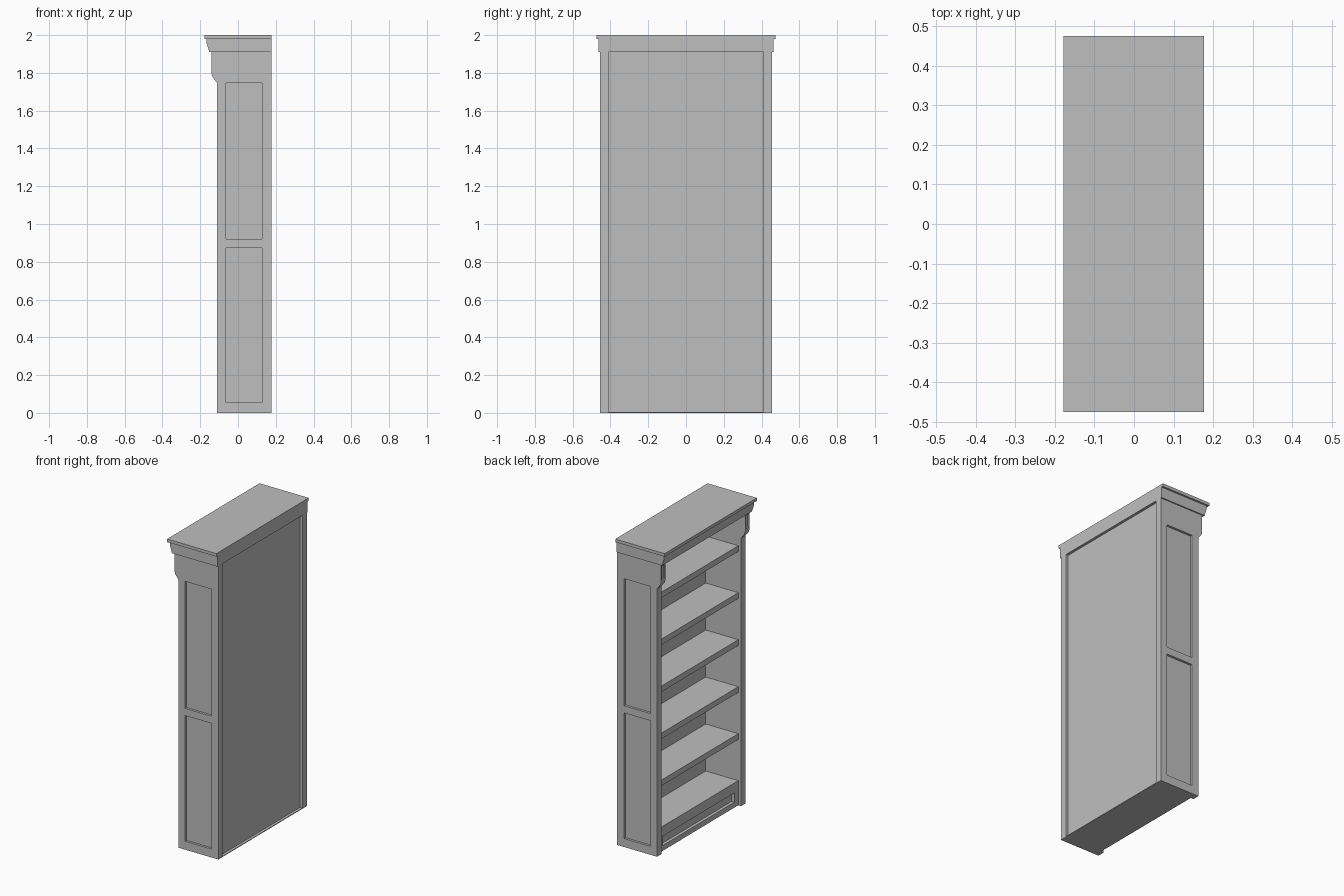
import bpy

if "Cube" in bpy.data.objects:
    bpy.data.objects.remove(bpy.data.objects["Cube"])

paint = bpy.data.materials.new("grey_paint")
paint.diffuse_color = (0.52, 0.52, 0.52, 1)
paint.use_nodes = True
paint.node_tree.nodes["Principled BSDF"].inputs["Base Color"].default_value = paint.diffuse_color


def add_mesh(name, verts, faces):
    mesh = bpy.data.meshes.new(name)
    mesh.from_pydata(verts, [], faces)
    mesh.materials.append(paint)
    obj = bpy.data.objects.new(name, mesh)
    bpy.context.collection.objects.link(obj)
    return obj


def extrude(name, profile, y0, y1):
    """Extrude a counter-clockwise (x, z) profile from y0 to y1."""
    n = len(profile)
    verts = [(x, y, z) for y in (y0, y1) for x, z in profile]
    faces = [tuple(range(n)), tuple(reversed(range(n, 2 * n)))]
    faces += [(i, i + n, (i + 1) % n + n, (i + 1) % n) for i in range(n)]
    return add_mesh(name, verts, faces)


def box(name, x0, x1, y0, y1, z0, z1):
    return extrude(name, [(x0, z0), (x1, z0), (x1, z1), (x0, z1)], y0, y1)


def carve(obj, *bounds):
    """Cut box-shaped recesses into an object."""
    for b in bounds:
        cutter = box("recess_cutter", *b)
        cutter.hide_render = True
        mod = obj.modifiers.new("recess", "BOOLEAN")
        mod.operation = "DIFFERENCE"
        mod.solver = "EXACT"
        mod.object = cutter
        bpy.context.view_layer.objects.active = obj
        bpy.ops.object.modifier_apply(modifier=mod.name)
        bpy.data.objects.remove(cutter)


BACK, FRONT = 0.177, -0.11      # open front faces -x
INNER, OUTER = 0.41, 0.455      # side board faces
SHELF_FRONT = -0.09
PANEL = 0.16                    # rear face of the recessed back panel

# Side boards with top bracket, two sunk panels and a bracket recess
side = extrude("side_boards", [(FRONT, 0), (BACK, 0), (BACK, 1.912), (-0.14, 1.912),
                               (-0.14, 1.795), (-0.133, 1.775), (FRONT, 1.745)],
               INNER, OUTER)
carve(side,
      (-0.063, 0.128, OUTER - 0.015, 0.5, 0.055, 0.873),
      (-0.063, 0.128, OUTER - 0.015, 0.5, 0.92, 1.747),
      (-0.2, -0.13, INNER + 0.009, OUTER - 0.009, 1.81, 1.897))
mirror = side.modifiers.new("mirror", "MIRROR")
mirror.use_axis = (False, True, False)

# Back panel, set in slightly from the rear edges
box("back_panel", PANEL - 0.015, PANEL, -INNER, INNER, 0.005, 1.912)

# Evenly spaced shelves
for i in range(6):
    top = 0.16 + 0.306 * i
    box(f"shelf_{i + 1}", SHELF_FRONT, PANEL - 0.015, -INNER, INNER, top - 0.038, top)

# Base: thin floor plate and a framed kick board
box("floor_plate", SHELF_FRONT, BACK, -INNER, INNER, 0, 0.005)
kick = box("kick_board", SHELF_FRONT, SHELF_FRONT + 0.04, -INNER, INNER, 0.005, 0.122)
carve(kick, (-0.2, SHELF_FRONT + 0.02, -0.37, 0.37, 0.035, 0.095))

# Crown moulding and cap
extrude("crown_moulding", [(-0.152, 1.91), (BACK, 1.91), (BACK, 1.98), (-0.167, 1.98),
                           (-0.166, 1.955), (-0.158, 1.932)], -0.463, 0.463)
box("crown_cap", -0.178, BACK, -0.475, 0.475, 1.98, 2.0)
